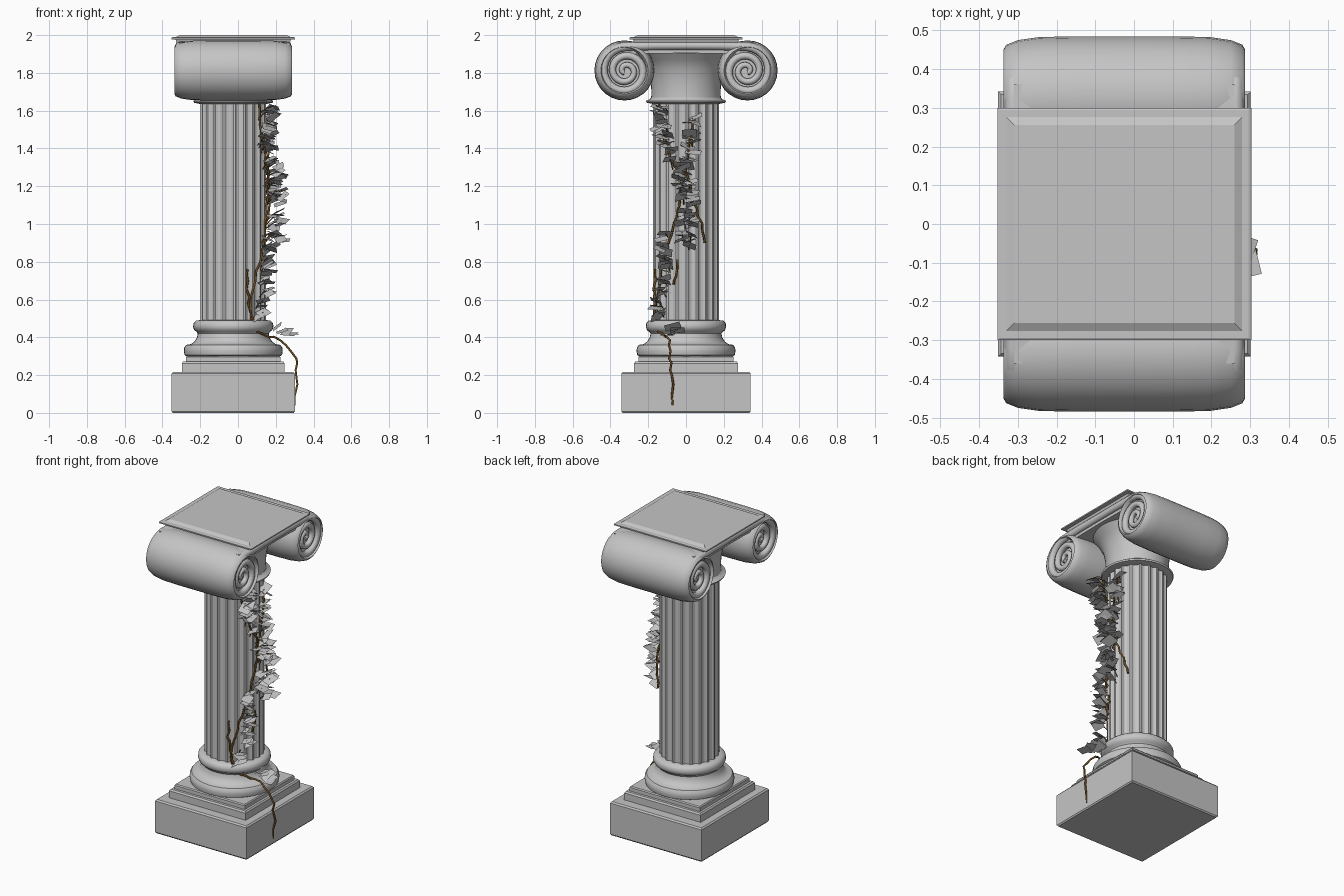
import bpy, bmesh, math, random
from mathutils import Vector, Euler

if "Cube" in bpy.data.objects:
    bpy.data.objects.remove(bpy.data.objects["Cube"])

random.seed(4)
CX = -0.025  # column axis in x (the vine widens the model to the right)


def material(name, rgb):
    m = bpy.data.materials.new(name)
    m.diffuse_color = (*rgb, 1)
    m.use_nodes = True
    m.node_tree.nodes["Principled BSDF"].inputs["Base Color"].default_value = m.diffuse_color
    return m


STONE = material("stone grey", (0.56, 0.56, 0.56))
BARK = material("vine brown", (0.17, 0.085, 0.02))


def finish(bm, name, mat, smooth=None):
    if smooth:
        bmesh.ops.recalc_face_normals(bm, faces=bm.faces)
    me = bpy.data.meshes.new(name)
    bm.to_mesh(me)
    bm.free()
    ob = bpy.data.objects.new(name, me)
    bpy.context.collection.objects.link(ob)
    me.materials.append(mat)
    if smooth:
        bpy.ops.object.select_all(action='DESELECT')
        ob.select_set(True)
        bpy.context.view_layer.objects.active = ob
        bpy.ops.object.shade_smooth_by_angle(angle=math.radians(smooth))
    return ob


def loft(name, rings, smooth=20):
    """Skin a list of equal-length point rings and cap both ends."""
    bm = bmesh.new()
    vs = [[bm.verts.new(p) for p in r] for r in rings]
    n = len(vs[0])
    for a, b in zip(vs, vs[1:]):
        for i in range(n):
            j = (i + 1) % n
            bm.faces.new((a[i], a[j], b[j], b[i]))
    bm.faces.new(vs[0][::-1])
    bm.faces.new(vs[-1])
    return finish(bm, name, STONE, smooth)


def slab(name, levels):
    """Square stack: (half x, half y, z) levels."""
    return loft(name, [[(CX + sx * hx, sy * hy, z) for sx, sy in
                        ((-1, -1), (1, -1), (1, 1), (-1, 1))]
                       for hx, hy, z in levels])


def lathe(name, profile, n=40, smooth=40):
    """Round part about the column axis: (radius, z) profile."""
    return loft(name, [[(CX + r * math.cos(math.tau * i / n),
                         r * math.sin(math.tau * i / n), z) for i in range(n)]
                       for r, z in profile], smooth)


def tube(name, pts, radius, mat, radii=None, res=2):
    cu = bpy.data.curves.new(name, 'CURVE')
    cu.dimensions = '3D'
    cu.bevel_depth = radius
    cu.bevel_resolution = res
    cu.use_fill_caps = True
    sp = cu.splines.new('POLY')
    sp.points.add(len(pts) - 1)
    for i, p in enumerate(pts):
        sp.points[i].co = (*p, 1)
        sp.points[i].radius = radii[i] if radii else 1
    cu.materials.append(mat)
    ob = bpy.data.objects.new(name, cu)
    bpy.context.collection.objects.link(ob)
    return ob


# Plinth and steps
slab("plinth", [(0.32, 0.336, 0), (0.326, 0.342, 0.008), (0.326, 0.342, 0.208),
                (0.318, 0.334, 0.217)])
slab("lower_step", [(0.272, 0.275, 0.21), (0.272, 0.275, 0.262), (0.265, 0.268, 0.272)])
slab("upper_step", [(0.25, 0.252, 0.27), (0.25, 0.252, 0.295), (0.245, 0.247, 0.302)])

# Round base: torus, hollow, torus
lathe("base_moulding", [
    (0.245, 0.298), (0.258, 0.306), (0.262, 0.325), (0.26, 0.345), (0.25, 0.36),
    (0.225, 0.364), (0.205, 0.378), (0.192, 0.40), (0.188, 0.42), (0.195, 0.43),
    (0.206, 0.437), (0.213, 0.455), (0.21, 0.475), (0.198, 0.488), (0.17, 0.492)])

# Fluted shaft
section = []
for k in range(20):
    for t, d in ((0, 0), (0.2, 0), (0.36, 0.008), (0.6, 0.012), (0.84, 0.008)):
        a = math.tau * (k + t) / 20
        section.append((0.174 - d, a))
loft("shaft", [[(CX + r * math.cos(a), r * math.sin(a), z) for r, a in section]
               for z in (0.485, 1.65)])

# Necking ring and flared bell under the scrolls
lathe("neck_ring", [(0.172, 1.635), (0.208, 1.642), (0.212, 1.652), (0.19, 1.662),
                    (0.185, 1.67)])
lathe("capital_bell", [(0.185, 1.655), (0.183, 1.70), (0.187, 1.76), (0.20, 1.82),
                       (0.225, 1.87), (0.26, 1.905), (0.27, 1.92)])

# Scroll band joining the two rolls
loft("scroll_band", [[(CX + s * 0.285, y, z) for y, z in
                      ((-0.33, 1.90), (0, 1.905), (0.33, 1.90), (0.36, 1.96),
                       (0.2, 1.97), (-0.2, 1.97), (-0.36, 1.96))] for s in (-1, 1)])

# Rolls: barrels along x with hollowed ends, and spiral ridges on the ends
half = [(0.0, 0.159), (0.12, 0.159), (0.22, 0.157), (0.275, 0.149), (0.305, 0.137),
        (0.312, 0.125), (0.30, 0.118), (0.265, 0.112), (0.26, 0.01)]
roll = [(-x, r) for x, r in half[:0:-1]] + half
for side, label in ((-1, "front"), (1, "back")):
    n = 28
    loft(label + "_roll", [[(CX + x, side * 0.326 + r * math.cos(math.tau * i / n),
                             1.813 + r * math.sin(math.tau * i / n)) for i in range(n)]
                           for x, r in roll], 40)
    for end, tag in ((-1, "left"), (1, "right")):
        xf = CX + end * 0.286
        pts, radii = [(xf, 0, 1.944), (xf, side * 0.16, 1.944)], [0.9, 0.95]
        steps = 54
        for i in range(steps + 1):
            f = i / steps
            a = math.pi / 2 - f * 2.4 * math.tau
            r = 0.13 * (1 - f) + 0.012 * f
            pts.append((xf - end * 0.012 * f, side * (0.32 + r * math.cos(a)),
                        1.81 + r * math.sin(a)))
            radii.append(1 - 0.45 * f)
        tube(f"{label}_{tag}_spiral", pts, 0.024, STONE, radii)

# Abacus with a raised chamfered top
slab("abacus", [(0.30, 0.275, 1.962), (0.305, 0.28, 1.976), (0.328, 0.30, 1.978),
                (0.328, 0.30, 1.986), (0.321, 0.294, 1.989), (0.304, 0.276, 1.989),
                (0.284, 0.256, 2.0)])


# Vine stems
def wander(pts, amount=0.007):
    out = []
    for a, b in zip(pts, pts[1:]):
        for k in range(3):
            p = Vector(a).lerp(Vector(b), k / 3)
            out.append(p + Vector([random.uniform(-amount, amount) for _ in range(3)]))
    return out + [Vector(pts[-1])]


stems = {
    "vine_main": [(0.302, -0.065, 0.04), (0.312, -0.075, 0.2), (0.305, -0.085, 0.29),
                  (0.22, -0.085, 0.39), (0.13, -0.12, 0.41), (0.085, -0.16, 0.45),
                  (0.06, -0.165, 0.55), (0.09, -0.14, 0.7), (0.13, -0.11, 0.85),
                  (0.145, -0.07, 1.0), (0.15, -0.03, 1.1), (0.16, -0.02, 1.25),
                  (0.145, -0.08, 1.36), (0.125, -0.12, 1.48), (0.11, -0.145, 1.65)],
    "vine_low": [(0.085, -0.155, 0.48), (0.06, -0.165, 0.58), (0.045, -0.168, 0.66),
                 (0.05, -0.165, 0.76)],
    "vine_middle": [(0.145, -0.07, 0.68), (0.15, -0.055, 0.75), (0.15, -0.045, 0.81)],
    "vine_drop": [(0.16, 0.0, 1.27), (0.165, 0.04, 1.12), (0.15, 0.08, 1.0),
                  (0.13, 0.1, 0.9)],
    "vine_top": [(0.16, -0.02, 1.22), (0.165, 0.01, 1.36), (0.158, 0.035, 1.56)],
}
for name, pts in stems.items():
    tube(name, wander(pts), 0.006, BARK, res=1)

# Leaves: tilted square cards in clusters (from, to, count, spread), each on a twig
clusters = [
    ((0.18, -0.15, 1.62), (0.15, -0.09, 1.36), 22, 0.022),
    ((0.16, 0.035, 1.56), (0.18, 0.01, 1.3), 16, 0.022),
    ((0.20, -0.02, 1.3), (0.205, 0.02, 1.12), 26, 0.035),
    ((0.20, 0.01, 1.1), (0.22, 0.0, 0.9), 16, 0.035),
    ((0.17, -0.11, 0.94), (0.15, -0.14, 0.62), 18, 0.022),
    ((0.15, -0.15, 0.6), (0.11, -0.15, 0.5), 5, 0.02),
    ((0.20, -0.05, 0.46), (0.29, -0.09, 0.41), 6, 0.015),
]
bm = bmesh.new()
twig = 0
for a, b, count, spread in clusters:
    for i in range(count):
        p = Vector(a).lerp(Vector(b), (i + random.random()) / count)
        p += Vector([random.uniform(-spread, spread) for _ in range(3)])
        rot = Euler((random.uniform(-0.5, 0.5), random.uniform(-0.75, 0.45),
                     random.uniform(-0.35, 0.35))).to_matrix()
        w, h = random.uniform(0.025, 0.036), random.uniform(0.03, 0.042)
        bm.faces.new([bm.verts.new(p + rot @ Vector((sx * w, sy * h, 0)))
                      for sx, sy in ((-1, -1), (1, -1), (1, 1), (-1, 1))])
        if i % 3 == 0 and p.z > 0.5:
            twig += 1
            d = Vector((p.x - CX, p.y, 0)).normalized() * 0.172
            root = Vector((CX + d.x, d.y, p.z - random.uniform(0.02, 0.06)))
            tube(f"twig_{twig}", [root, root.lerp(p, 0.5) + Vector((0, 0, 0.01)), p],
                 0.003, BARK, res=0)
finish(bm, "vine_leaves", STONE)
